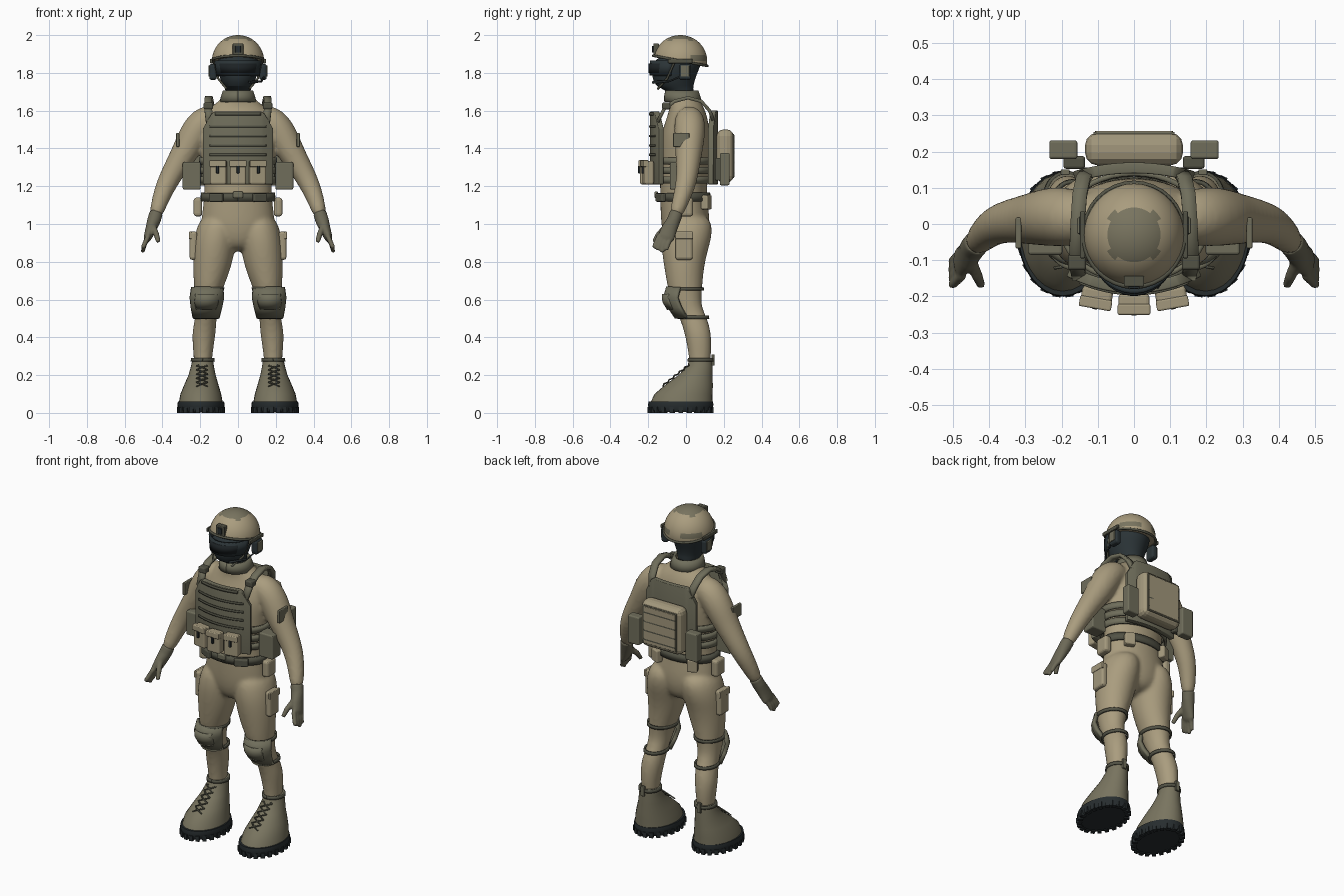
import bpy, bmesh, math
from math import sin, cos, radians
from mathutils import Vector, Matrix

cube = bpy.data.objects.get("Cube")
if cube:
    bpy.data.objects.remove(cube)


def material(name, r, g, b):
    m = bpy.data.materials.new(name)
    m.use_nodes = True
    m.diffuse_color = (r, g, b, 1)
    m.node_tree.nodes["Principled BSDF"].inputs["Base Color"].default_value = (r, g, b, 1)
    return m


TAN = material("tan_cloth", .40, .335, .21)
POUCH = material("pouch_tan", .36, .31, .20)
OLIVE = material("olive_gear", .16, .155, .105)
STRAP = material("dark_olive_strap", .085, .085, .06)
GLOVE = material("glove_olive", .15, .14, .095)
BOOT = material("boot_brown", .19, .175, .115)
SOLE = material("sole_black", .02, .026, .028)
MASK = material("mask_black", .024, .034, .038)
LENS = material("goggle_lens", .012, .016, .018)


def finish(name, bm, mat, mirror=False, smooth=True, solid=0, bevel=0, organic=0, subsurf=0):
    """Turn a bmesh in world coordinates into an object with its modifiers."""
    bmesh.ops.recalc_face_normals(bm, faces=bm.faces)
    me = bpy.data.meshes.new(name)
    bm.to_mesh(me)
    bm.free()
    ob = bpy.data.objects.new(name, me)
    bpy.context.collection.objects.link(ob)
    me.materials.append(mat)
    if smooth:
        bpy.ops.object.select_all(action="DESELECT")
        ob.select_set(True)
        bpy.context.view_layer.objects.active = ob
        bpy.ops.object.shade_smooth_by_angle(angle=radians(50))
    if mirror:
        ob.modifiers.new("Mirror", "MIRROR").use_mirror_merge = False
    if solid:
        mod = ob.modifiers.new("Solidify", "SOLIDIFY")
        mod.thickness, mod.offset = solid, 0
    if bevel:
        mod = ob.modifiers.new("Bevel", "BEVEL")
        mod.width, mod.segments = bevel, 3
    if subsurf:
        ob.modifiers.new("Subsurf", "SUBSURF").levels = subsurf
        ob.modifiers["Subsurf"].render_levels = subsurf
    if organic:
        mod = ob.modifiers.new("Remesh", "REMESH")
        mod.mode, mod.voxel_size, mod.use_smooth_shade = "VOXEL", organic, True
        mod = ob.modifiers.new("Smooth", "SMOOTH")
        mod.factor, mod.iterations = .5, 4
    return ob


def bridge(bm, rings, closed):
    for a, b in zip(rings, rings[1:]):
        n = len(a)
        for i in range(n if closed else n - 1):
            j = (i + 1) % n
            bm.faces.new((a[i], a[j], b[j], b[i]))


def loft(bm, rows, flat=True, side=1, seg=16):
    """Capped body through elliptical rings (x, y, z, rx, ry); flat keeps rings level."""
    pts = [Vector((r[0] * side, r[1], r[2])) for r in rows]
    rings = []
    for i, r in enumerate(rows):
        way = pts[min(i + 1, len(pts) - 1)] - pts[max(i - 1, 0)]
        rot = Matrix() if flat else Vector((0, 0, -1)).rotation_difference(way).to_matrix().to_4x4()
        angles = [math.tau * k / seg for k in range(seg)]
        rings.append([bm.verts.new(pts[i] + rot @ Vector((r[3] * cos(a), r[-1] * sin(a), 0)))
                      for a in angles])
    bridge(bm, rings, True)
    bm.faces.new(rings[0])
    bm.faces.new(rings[-1])


def tube(name, mat, rows, mirror=False):
    bm = bmesh.new()
    loft(bm, rows, flat=False, seg=8)
    return finish(name, bm, mat, mirror)


def shell(name, mat, rows, start=-90, end=270, thick=.01, mirror=False):
    """Curved plate wrapped round level ellipses; -90 degrees is the front."""
    bm = bmesh.new()
    n = max(10, int((end - start) / 9))
    angles = [radians(start + (end - start) * k / n) for k in range(n + 1)]
    bridge(bm, [[bm.verts.new((x + rx * cos(a), y + ry * sin(a), z)) for a in angles]
                for x, y, z, rx, ry in rows], False)
    return finish(name, bm, mat, mirror, solid=thick)


def box(name, mat, loc, size, mirror=False, bevel=.008, turn=0):
    bm = bmesh.new()
    bmesh.ops.create_cube(bm, size=1, matrix=Matrix.Translation(loc) @ Matrix.Rotation(radians(turn), 4, "Z")
                          @ Matrix.Diagonal((*size, 1)))
    return finish(name, bm, mat, mirror, smooth=False, bevel=bevel)


def panel(name, mat, y, half, low, high, shoulder=0, sweep=1.4, thick=.03):
    """Bowed plate with sloped top corners."""
    bm = bmesh.new()
    xs = [half * k / 12 for k in range(-12, 13)]
    top = [high - shoulder * max(0, (abs(x) / half - .72) / .28) for x in xs]
    rows = [[bm.verts.new((x, y + sweep * x * x, z)) for x, z in zip(xs, zs)]
            for zs in ([low] * len(xs), top)]
    bridge(bm, rows, False)
    return finish(name, bm, mat, solid=thick, bevel=.004 if thick > .02 else 0)


# Clothed body: trunk, arms and legs fused into one smooth surface
bm = bmesh.new()
loft(bm, [(0, -.025, 1.71, .062, .068), (0, -.01, 1.655, .09, .08), (0, .01, 1.61, .17, .095),
          (0, 0, 1.5, .215, .13), (0, -.005, 1.4, .2, .135), (0, -.01, 1.25, .185, .13),
          (0, -.015, 1.15, .18, .125), (0, -.005, 1.05, .197, .132), (0, 0, .95, .2, .13),
          (0, 0, .85, .11, .09)])
arm = [(.1, .015, 1.58, .065), (.185, .02, 1.545, .084), (.235, .02, 1.47, .083), (.275, .015, 1.39, .074),
       (.33, .01, 1.3, .063), (.38, 0, 1.21, .055), (.415, -.03, 1.12, .045), (.44, -.06, 1.03, .034)]
leg = [(.1, .01, 1.06, .09, .12), (.116, .005, .95, .117, .142), (.128, -.008, .85, .112, .122),
       (.14, -.01, .75, .1, .104), (.158, -.005, .65, .075, .092), (.165, .005, .57, .062, .074),
       (.17, .04, .5, .057, .074), (.182, .065, .42, .066, .072), (.186, .075, .3, .049, .06),
       (.186, .07, .2, .046, .05)]
for s in (1, -1):
    loft(bm, arm, flat=False, side=s)
    loft(bm, leg, side=s)
finish("clothed_body", bm, TAN, subsurf=2, organic=.011)

# Gloves: cuff, palm, fingers and thumb
bm = bmesh.new()
for s in (1, -1):
    loft(bm, [(.432, -.05, 1.06, .036), (.445, -.065, 1.02, .036), (.46, -.088, .975, .03, .042),
              (.478, -.105, .93, .022, .045), (.484, -.112, .915, .015, .035)], flat=False, side=s)
    for k in range(4):
        y, drop = -.075 - .022 * k, .012 * abs(k - 1)
        loft(bm, [(.474, y, .94, .014), (.496, y - .022, .89, .0135), (.505, y - .03, .85 + drop, .011)],
             flat=False, side=s, seg=8)
    loft(bm, [(.452, -.1, .99, .018), (.432, -.145, .945, .016), (.422, -.17, .905, .012)],
         flat=False, side=s, seg=8)
finish("gloves", bm, GLOVE, organic=.006)

# Boots, treaded soles, cuffs and laces
bm = bmesh.new()
loft(bm, [(.186, .078, .29, .054, .06), (.188, .075, .25, .06, .066), (.19, .05, .2, .072, .09),
          (.194, .017, .15, .09, .125), (.197, -.013, .1, .108, .154), (.197, -.025, .05, .117, .165)], seg=28)
finish("boots", bm, BOOT, mirror=True)
bm = bmesh.new()
loft(bm, [(.196, -.028, .06, .122, .17), (.196, -.028, .045, .125, .173), (.196, -.028, .018, .122, .17),
          (.196, -.028, .006, .115, .162)], seg=32)
for k in range(22):
    a = math.tau * k / 22
    bmesh.ops.create_cube(bm, size=1, matrix=Matrix.Translation((.196 + .112 * cos(a), -.028 + .16 * sin(a), .016))
                          @ Matrix.Rotation(a, 4, "Z") @ Matrix.Diagonal((.03, .022, .032, 1)))
finish("soles", bm, SOLE, mirror=True)
shell("boot_cuffs", STRAP, [(.186, .078, .29, .057, .063), (.187, .077, .272, .059, .065)], mirror=True)
box("heel_tabs", OLIVE, (.19, .143, .28), (.025, .015, .06), mirror=True, bevel=.003)
for k in range(6):
    z = .14 + .022 * k
    y = -.122 + 1.25 * (z - .14)
    for d in (-.03, .03):
        tube("boot_lace", STRAP, [(.19 - d, y, z, .004), (.19, y + .005, z + .014, .004),
                                  (.19 + d, y + .027, z + .022, .004)], mirror=True)

# Knee pads and their straps
shell("knee_pads", OLIVE, [(.163, -.005, .665, .078, .09), (.165, -.02, .61, .084, .09),
                           (.167, -.004, .56, .076, .082), (.169, .026, .505, .064, .075)],
      195, 345, .022, True)
shell("knee_caps", OLIVE, [(.166, -.025, .63, .072, .095), (.167, -.022, .59, .076, .096),
                           (.168, -.008, .55, .064, .086)], 220, 320, .016, True)
shell("upper_knee_straps", STRAP, [(.157, -.005, .665, .08, .096), (.158, -.005, .648, .079, .095)], mirror=True)
shell("lower_knee_straps", STRAP, [(.169, .036, .515, .062, .08), (.17, .04, .498, .062, .079)], mirror=True)

# Belt, buckle and hip pouches
shell("belt", STRAP, [(0, -.015, 1.165, .189, .136), (0, -.013, 1.12, .193, .138)], thick=.014)
box("belt_buckle", OLIVE, (0, -.158, 1.155), (.055, .02, .035))
box("front_belt_pouches", STRAP, (.115, -.133, 1.14), (.08, .03, .045), True, turn=26)
box("hip_pouches", POUCH, (.212, -.005, 1.09), (.045, .085, .1), True, bevel=.015)
box("rear_belt_pouches", POUCH, (.12, .108, 1.115), (.06, .04, .075), True, turn=-25)
box("thigh_pouches", POUCH, (.236, -.01, .885), (.04, .09, .15), True, bevel=.014)
box("thigh_pouch_flaps", POUCH, (.252, -.01, .94), (.014, .094, .04), True, bevel=.004)

# Armour vest: plates, webbing, side bands and shoulder straps
panel("front_plate", OLIVE, -.176, .18, 1.21, 1.595, .09)
panel("back_plate", OLIVE, .155, .165, 1.21, 1.6, .09, sweep=-.9)
for z in (1.36, 1.41, 1.46, 1.51):
    panel("front_webbing", STRAP, -.194, .15, z, z + .012, thick=.006)
panel("front_top_edge", STRAP, -.194, .12, 1.575, 1.59, thick=.006)
for z in (1.215, 1.265, 1.315):
    shell("side_band", OLIVE, [(0, -.008, z + .036, .2, .148), (0, -.008, z, .199, .147)], thick=.014)
for name, x in (("left_shoulder_strap", 1), ("right_shoulder_strap", -1)):
    bm = bmesh.new()
    path = [(.15, -.15, 1.54), (.158, -.115, 1.61), (.158, -.06, 1.65), (.155, .01, 1.668),
            (.15, .08, 1.65), (.14, .125, 1.6), (.125, .147, 1.54)]
    bridge(bm, [[bm.verts.new((x * (px + d), y, z)) for d in (-.02, .02)] for px, y, z in path], False)
    finish(name, bm, OLIVE, solid=.018)
box("strap_buckles", STRAP, (.157, -.105, 1.625), (.05, .045, .035), True)

# Pouches on the vest
for x, turn in ((-.103, -10), (0, 0), (.103, 10)):
    y = -.218 + 1.6 * x * x
    lean = radians(turn)
    out = Vector((sin(lean), -cos(lean), 0))
    box("magazine_pouch", POUCH, (x, y, 1.272), (.086, .05, .125), turn=turn, bevel=.01)
    box("magazine_flap", POUCH, Vector((x, y, 1.32)) + out * .018, (.09, .03, .035), turn=turn, bevel=.005)
    box("magazine_pull", SOLE, Vector((x, y, 1.288)) + out * .029, (.014, .012, .04), turn=turn, bevel=.002)
box("side_pouches", OLIVE, (.245, -.045, 1.255), (.095, .08, .145), True)
box("rear_side_pouches", OLIVE, (.195, .205, 1.29), (.078, .052, .17), True)
box("pouch_mounts", STRAP, (.165, .17, 1.29), (.06, .035, .12), True)
box("arm_patches", OLIVE, (.319, -.025, 1.445), (.016, .085, .075), True, bevel=.004)

# Backpack with raised webbing
box("backpack", POUCH, (0, .207, 1.36), (.27, .09, .28), bevel=.034)
for z in (1.27, 1.325, 1.38, 1.435):
    box("backpack_webbing", STRAP, (0, .253, z), (.215, .008, .012), bevel=.002)
box("backpack_edge", OLIVE, (0, .25, 1.36), (.225, .008, .235), bevel=.003)
box("backpack_face", POUCH, (0, .252, 1.36), (.212, .01, .222), bevel=.003)

# Collar and masked head
shell("collar", OLIVE, [(0, -.022, 1.705, .072, .08), (0, -.02, 1.675, .082, .088), (0, -.015, 1.645, .09, .092)],
      thick=.016)
bm = bmesh.new()
loft(bm, [(0, -.025, 1.66, .06, .065), (0, -.03, 1.71, .064, .07), (0, -.062, 1.725, .078, .1),
          (0, -.066, 1.78, .1, .118), (0, -.048, 1.84, .112, .128), (0, -.03, 1.9, .112, .12)], seg=24)
finish("masked_head", bm, MASK, subsurf=1)
shell("goggle_frame", MASK, [(0, -.055, 1.785, .112, .132), (0, -.05, 1.865, .122, .136)], 190, 350, .012)
shell("goggle_lens", LENS, [(0, -.058, 1.8, .11, .136), (0, -.053, 1.85, .118, .14)], 210, 330, .01)
box("ear_cups", MASK, (.132, -.005, 1.805), (.04, .065, .085), True, bevel=.014)
box("ear_cup_faces", OLIVE, (.152, -.005, 1.81), (.01, .045, .06), True, bevel=.004)
box("helmet_rails", STRAP, (.142, -.03, 1.862), (.014, .13, .022), True, bevel=.004)
tube("chin_straps", STRAP, [(.125, -.06, 1.86, .006), (.105, -.1, 1.77, .006), (.06, -.15, 1.715, .006)], True)
tube("microphone_boom", SOLE, [(.14, -.02, 1.785, .005), (.125, -.09, 1.755, .005), (.06, -.175, 1.75, .008)])

# Helmet dome, cut on a slant, with darker fabric patches
bm = bmesh.new()
bmesh.ops.create_uvsphere(bm, u_segments=48, v_segments=28, radius=1,
                          matrix=Matrix.Translation((0, -.03, 1.863)) @ Matrix.Diagonal((.138, .142, .137, 1)))
cut = bmesh.ops.bisect_plane(bm, geom=bm.verts[:] + bm.edges[:] + bm.faces[:], plane_co=(0, -.03, 1.864),
                             plane_no=(0, .19, 1), clear_inner=True)
bmesh.ops.holes_fill(bm, edges=[e for e in cut["geom_cut"] if isinstance(e, bmesh.types.BMEdge)])
for f in bm.faces:
    c = f.calc_center_median()
    r, a = math.hypot(c.x, c.y + .03), math.atan2(c.y + .03, c.x)
    tab = r < .092 and abs(sin(2 * a)) > .93
    rear = c.y > .02 and 1.86 < c.z < 1.9 and abs(c.x) > .035
    f.material_index = 1 if (r < .074 or tab or rear) and len(f.verts) < 6 else 0
helmet = finish("helmet", bm, TAN)
helmet.data.materials.append(BOOT)
turns = [math.tau * k / 32 for k in range(33)]
tube("helmet_rim", STRAP, [(.139 * cos(a), -.03 + .143 * sin(a), 1.864 - .027 * sin(a), .007) for a in turns])
box("helmet_mount", STRAP, (0, -.158, 1.925), (.056, .03, .06), bevel=.004)
box("mount_socket", SOLE, (0, -.174, 1.925), (.03, .01, .036), bevel=.003)
